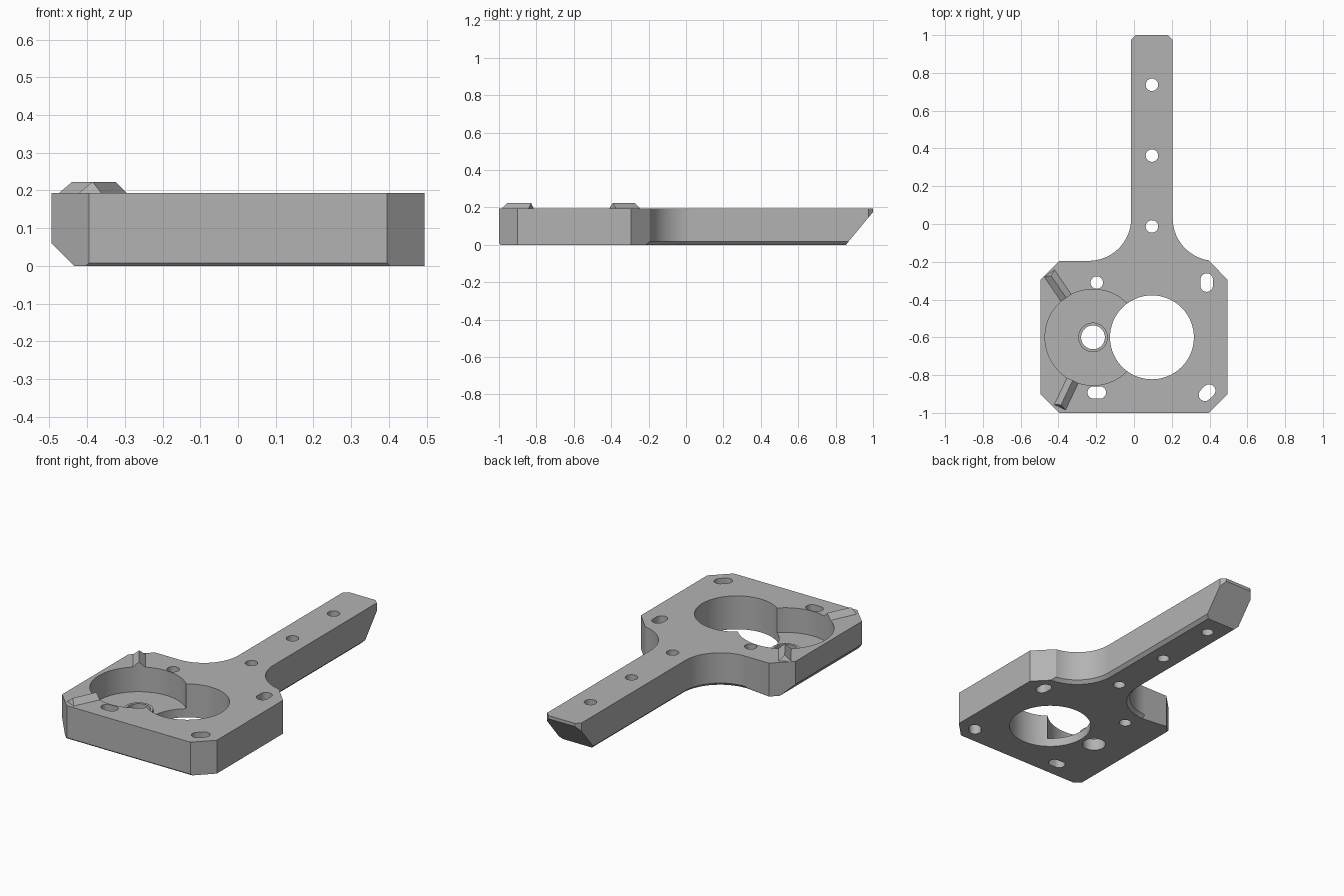
import bpy, bmesh
from math import sin, cos, pi, radians
from mathutils import Vector

cube = bpy.data.objects.get("Cube")
if cube:
    bpy.data.objects.remove(cube, do_unlink=True)

HEIGHT = 0.193
FLOOR = 0.05
BORE = Vector((0.095, -0.6))
POCKET = Vector((-0.217, -0.6))

grey = bpy.data.materials.new("plain grey")
grey.use_nodes = True
grey.diffuse_color = (0.45, 0.45, 0.45, 1)
grey.node_tree.nodes["Principled BSDF"].inputs["Base Color"].default_value = grey.diffuse_color


def finish(name, bm):
    bmesh.ops.recalc_face_normals(bm, faces=bm.faces)
    mesh = bpy.data.meshes.new(name)
    bm.to_mesh(mesh)
    bm.free()
    mesh.materials.append(grey)
    obj = bpy.data.objects.new(name, mesh)
    bpy.context.collection.objects.link(obj)
    return obj


def prism(points, z0, z1):
    bm = bmesh.new()
    face = bm.faces.new([bm.verts.new((p[0], p[1], z0)) for p in points])
    top = bmesh.ops.extrude_face_region(bm, geom=[face])["geom"]
    verts = [g for g in top if isinstance(g, bmesh.types.BMVert)]
    bmesh.ops.translate(bm, verts=verts, vec=(0, 0, z1 - z0))
    bmesh.ops.recalc_face_normals(bm, faces=bm.faces)
    return bm


def arc(center, r, start, end, n):
    return [(center[0] + r * cos(radians(start + (end - start) * i / n)),
             center[1] + r * sin(radians(start + (end - start) * i / n))) for i in range(n + 1)]


def circle(center, r, n=64):
    return arc(center, r, 0, 360 * (n - 1) / n, n - 1)


def slot(center, r, half, angle):
    d = Vector((cos(radians(angle)), sin(radians(angle)))) * half
    c = Vector(center)
    return arc(c + d, r, angle - 90, angle + 90, 16) + arc(c - d, r, angle + 90, angle + 270, 16)


def slice_off(bm, point, normal):
    geom = bm.verts[:] + bm.edges[:] + bm.faces[:]
    bmesh.ops.bisect_plane(bm, geom=geom, plane_co=point, plane_no=normal, clear_outer=True)
    bmesh.ops.holes_fill(bm, edges=[e for e in bm.edges if e.is_boundary])


def cut(obj, points, z0, z1):
    cutter = finish("cutter", prism(points, z0, z1))
    cutter.hide_render = True
    mod = obj.modifiers.new("cut", "BOOLEAN")
    mod.operation = "DIFFERENCE"
    mod.solver = "EXACT"
    mod.object = cutter
    bpy.context.view_layer.objects.active = obj
    bpy.ops.object.modifier_apply(modifier=mod.name)
    bpy.data.objects.remove(cutter, do_unlink=True)


# Plate and arm outline, with rounded inside corners
outline = [(-0.395, -1), (0.395, -1), (0.495, -0.9), (0.495, -0.295)]
outline += arc((0.43, 0.03), 0.225, 261, 180, 24)
outline += [(0.205, 0.975), (0.18, 1), (0.01, 1), (-0.015, 0.975)]
outline += arc((-0.24, 0.03), 0.225, 0, -90, 24)
outline += [(-0.395, -0.195), (-0.495, -0.295), (-0.495, -0.9)]
bm = prism(outline, 0, HEIGHT)

# Chamfer under the arm and its rounded corners
under = [e for e in bm.edges if all(v.co.z < 0.001 for v in e.verts)
         and all(-0.22 < v.co.y < 0.98 and -0.25 < v.co.x < 0.41 for v in e.verts)]
bmesh.ops.bevel(bm, geom=under, offset=0.018, segments=1, affect="EDGES")

# Sloped arm end, side chamfer and fine front chamfer
slice_off(bm, (0, 0.855, 0), (0, 0.175, -0.145))
slice_off(bm, (-0.435, 0, 0), (-1, 0, -1))
slice_off(bm, (0, -0.992, 0), (0, -1, -1))
plate = finish("mount_plate", bm)

# Large bore, round pocket and pivot hole
cut(plate, circle(POCKET, 0.254, 96), FLOOR, 0.4)
cut(plate, circle(BORE, 0.222, 96), -0.1, 0.4)
cut(plate, circle(POCKET, 0.063), -0.1, 0.4)

# Screw holes and adjustment slots
for y in (-0.013, 0.362, 0.737):
    cut(plate, circle((BORE.x, y), 0.033, 32), -0.1, 0.4)
cut(plate, circle((-0.197, -0.31), 0.033, 32), -0.1, 0.4)
for center, angle in (((0.385, -0.31), 90), ((-0.197, -0.892), 0), ((0.387, -0.893), 45)):
    cut(plate, slot(center, 0.033, 0.016, angle), -0.1, 0.4)

# Raised ring around the pivot hole
ring = finish("pivot_ring", prism(circle(POCKET, 0.078), FLOOR - 0.005, FLOOR + 0.02))
cut(ring, circle(POCKET, 0.063), -0.1, 0.4)

# Triangular pointer ridges that radiate from the pocket
for name, angle in (("rear_pointer", 124.3), ("front_pointer", 244.7)):
    along = Vector((cos(radians(angle)), sin(radians(angle)), 0))
    side = Vector((-along.y, along.x, 0)) * 0.034
    base = Vector((POCKET.x, POCKET.y, HEIGHT - 0.001))
    peak = Vector((0, 0, 0.031))
    bm = bmesh.new()
    ends = []
    for r, tip in ((0.252, 0.252), (0.41, 0.395)):
        ends.append([bm.verts.new(base + along * r + side),
                     bm.verts.new(base + along * tip + peak),
                     bm.verts.new(base + along * r - side)])
    bm.faces.new(ends[0])
    bm.faces.new(ends[1])
    for i in range(3):
        j = (i + 1) % 3
        bm.faces.new((ends[0][i], ends[0][j], ends[1][j], ends[1][i]))
    finish(name, bm)

# Smooth curved walls, sharp edges kept
for obj in (plate, ring):
    bpy.ops.object.select_all(action="DESELECT")
    obj.select_set(True)
    bpy.context.view_layer.objects.active = obj
    bpy.ops.object.shade_smooth_by_angle(angle=radians(25))
